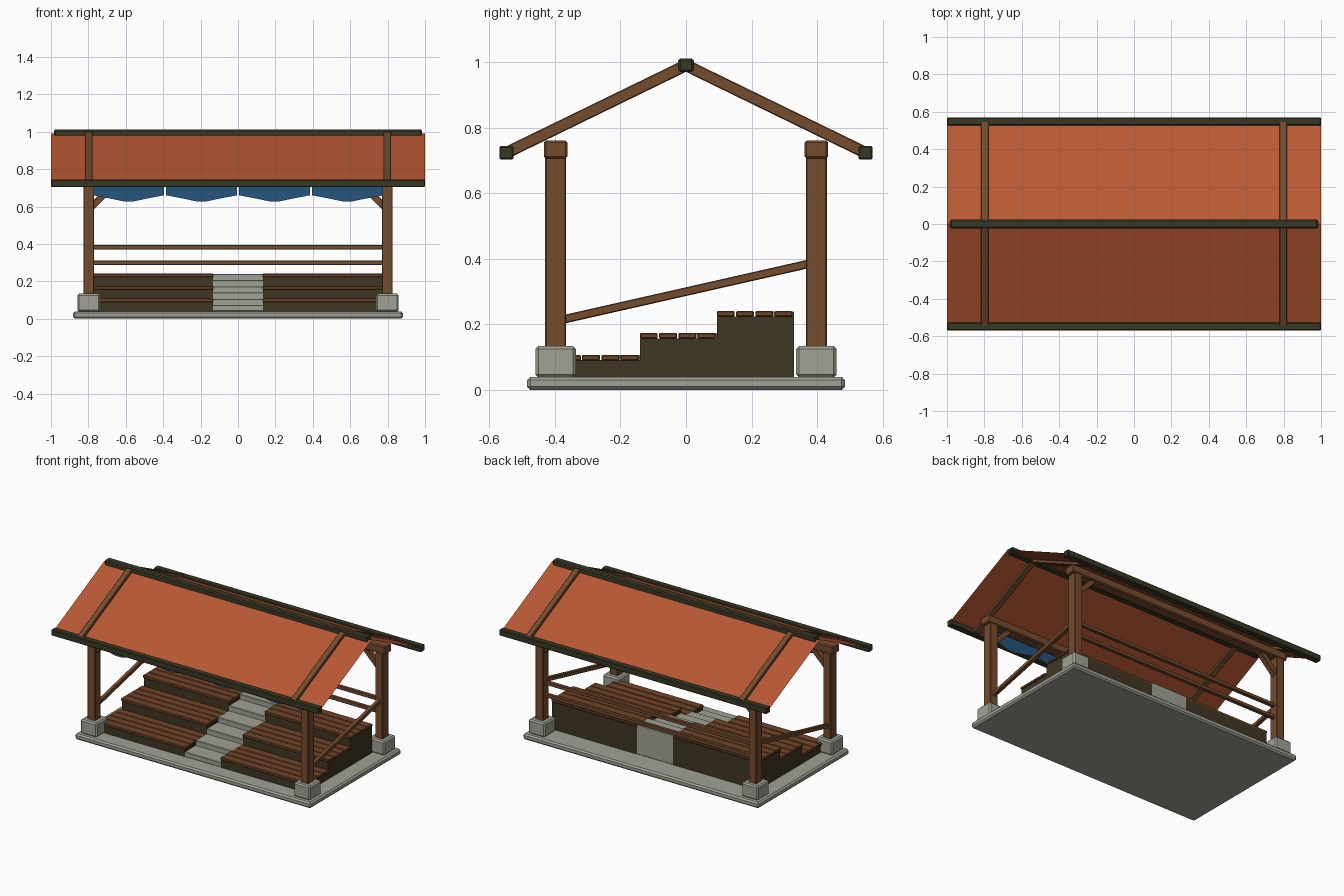
import bpy, math
from mathutils import Vector

if "Cube" in bpy.data.objects:
    bpy.data.objects.remove(bpy.data.objects["Cube"], do_unlink=True)


def material(name, r, g, b):
    def lin(c):
        c /= 255
        return c / 12.92 if c <= 0.04045 else ((c + 0.055) / 1.055) ** 2.4
    col = (lin(r), lin(g), lin(b), 1)
    m = bpy.data.materials.new(name)
    m.use_nodes = True
    m.diffuse_color = col
    bsdf = m.node_tree.nodes["Principled BSDF"]
    bsdf.inputs["Base Color"].default_value = col
    bsdf.inputs["Roughness"].default_value = 0.9
    return m


STONE = material("pale stone", 160, 162, 149)
TIMBER = material("brown timber", 117, 76, 46)
PLANK = material("seat timber", 113, 69, 41)
DARK = material("dark riser wood", 64, 54, 35)
TRIM = material("dark olive trim", 58, 57, 37)
ROOF = material("orange roof cloth", 184, 88, 51)
BLUE = material("blue cloth", 36, 82, 122)


def mesh_object(name, verts, faces, mat):
    me = bpy.data.meshes.new(name)
    me.from_pydata(verts, [], faces)
    me.materials.append(mat)
    ob = bpy.data.objects.new(name, me)
    bpy.context.collection.objects.link(ob)
    return ob


def box(name, centre, size, mat, bevel=0.0, tilt=(0, 0, 0)):
    v = [(x * size[0] / 2, y * size[1] / 2, z * size[2] / 2)
         for x in (-1, 1) for y in (-1, 1) for z in (-1, 1)]
    f = [(0, 1, 3, 2), (4, 6, 7, 5), (0, 4, 5, 1),
         (2, 3, 7, 6), (0, 2, 6, 4), (1, 5, 7, 3)]
    ob = mesh_object(name, v, f, mat)
    ob.location = centre
    ob.rotation_euler = tilt
    if bevel:
        mod = ob.modifiers.new("chamfer", "BEVEL")
        mod.width = bevel
        mod.segments = 1
    return ob


def span(name, lo, hi, mat, bevel=0.0):
    lo, hi = Vector(lo), Vector(hi)
    return box(name, (lo + hi) / 2, hi - lo, mat, bevel)


def slanted(name, x, a, b, width, thick, mat):
    """Bar in the y-z plane at x, from a to b."""
    dy, dz = b[0] - a[0], b[1] - a[1]
    return box(name, (x, (a[0] + b[0]) / 2, (a[1] + b[1]) / 2),
               (width, math.hypot(dy, dz), thick), mat, 0.003,
               (math.atan2(dz, dy), 0, 0))


POST_X, POST_Y, BASE = 0.798, 0.398, 0.04

# Stone slab
span("base_slab", (-0.882, -0.485, 0), (0.882, 0.485, BASE), STONE, 0.01)

# Footings, posts and corner braces
for sx in (-1, 1):
    for sy in (-1, 1):
        tag = ("left" if sx > 0 else "right") + ("_back" if sy > 0 else "_front")
        x, y = sx * POST_X, sy * POST_Y
        box("footing_" + tag, (x, y, 0.086), (0.122, 0.124, 0.096), STONE, 0.009)
        box("post_" + tag, (x, y, 0.425), (0.058, 0.064, 0.59), TIMBER, 0.004)
        box("brace_" + tag, (sx * 0.727, y, 0.653), (0.17, 0.036, 0.036),
            TIMBER, 0.003, (0, sx * math.pi / 4, 0))

# Top plates along the front and back
for sy, tag in ((-1, "front"), (1, "back")):
    box("top_beam_" + tag, (0, sy * POST_Y, 0.734), (1.69, 0.072, 0.054), TIMBER, 0.006)

# Tiered seating with planks, either side of the stairs
TIERS, DEPTH, RISE, FRONT = 3, 0.235, 0.0667, -0.375
PLANKS = 4
for i in range(TIERS):
    y0 = FRONT + i * DEPTH
    top = BASE + (i + 1) * RISE
    for sx, tag in ((-1, "right"), (1, "left")):
        box(f"riser_{tag}_{i + 1}", (sx * 0.453, y0 + DEPTH / 2, (BASE + top - 0.016) / 2),
            (0.636, DEPTH, top - 0.016 - BASE), DARK)
        pitch = DEPTH / PLANKS
        for k in range(PLANKS):
            box(f"seat_plank_{tag}_{i + 1}_{k + 1}",
                (sx * 0.455, y0 - 0.003 + (k + 0.5) * pitch, top - 0.008),
                (0.65, pitch - 0.004, 0.017), PLANK, 0.003)

# Central stone stairs
STEPS = 6
for i in range(STEPS):
    d = DEPTH / 2
    span(f"stair_step_{i + 1}", (-0.137, FRONT + i * d, BASE),
         (0.137, FRONT + (i + 1) * d, BASE + (i + 1) * RISE / 2), STONE, 0.003)

# Back rails and sloping side rails
for z, tag in ((0.383, "upper"), (0.299, "lower")):
    box("back_rail_" + tag, (0, POST_Y, z), (1.56, 0.025, 0.024), TIMBER, 0.003)
for sx, tag in ((-1, "right"), (1, "left")):
    slanted("side_rail_" + tag, sx * POST_X, (-0.38, 0.214), (0.38, 0.386),
            0.026, 0.026, TIMBER)

# Roof: ridge, eaves, rafters and cloth sheets
EAVE_Y, EAVE_Z, RIDGE_Z = 0.548, 0.724, 0.991
box("ridge_beam", (0, 0, RIDGE_Z), (1.965, 0.048, 0.042), TRIM, 0.007)
for sy, side in ((-1, "front"), (1, "back")):
    box("eave_beam_" + side, (0, sy * EAVE_Y, EAVE_Z), (2.0, 0.043, 0.042), TRIM, 0.005)
    for sx, tag in ((-1, "right"), (1, "left")):
        slanted(f"rafter_{side}_{tag}", sx * POST_X, (sy * EAVE_Y, EAVE_Z),
                (0, RIDGE_Z), 0.04, 0.036, TIMBER)
    mesh_object("roof_sheet_" + side,
                [(-1, sy * EAVE_Y, EAVE_Z), (1, sy * EAVE_Y, EAVE_Z),
                 (1, 0, RIDGE_Z), (-1, 0, RIDGE_Z)],
                [(0, 1, 2, 3) if sy < 0 else (3, 2, 1, 0)], ROOF)

# Hanging pennants along the front beam
HEM = [(-0.19, 0.66), (-0.1, 0.643), (-0.02, 0.626), (0.02, 0.626), (0.1, 0.643), (0.19, 0.66)]
for i in range(4):
    cx = (i - 1.5) * 0.39
    outline = HEM + [(0.19, 0.735), (-0.19, 0.735)]
    mesh_object(f"pennant_{i + 1}",
                [(cx + x, -0.448 + (z - 0.625) * 0.1, z) for x, z in outline],
                [tuple(range(len(outline)))], BLUE)
